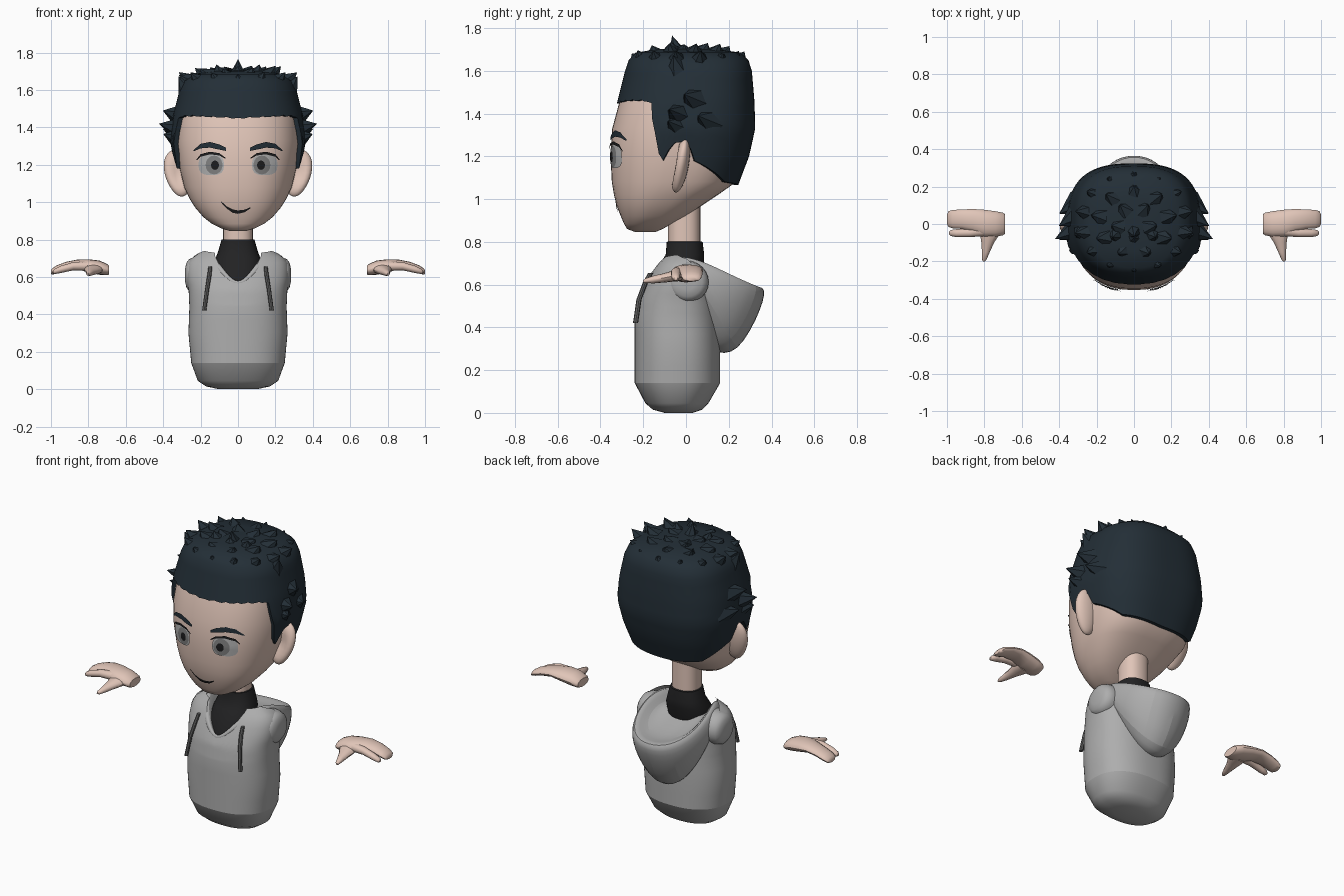
import bpy, bmesh, math, random
from mathutils import Vector

if "Cube" in bpy.data.objects:
    bpy.data.objects.remove(bpy.data.objects["Cube"])

random.seed(4)
P = 0.85  # squareness of the horizontal cross-sections


def material(name, r, g, b):
    m = bpy.data.materials.new(name)
    m.diffuse_color = (r, g, b, 1)
    m.use_nodes = True
    m.node_tree.nodes["Principled BSDF"].inputs["Base Color"].default_value = m.diffuse_color
    return m


SKIN = material("skin", .75, .56, .48)
HAIR = material("dark_blue_hair", .017, .028, .038)
GREY = material("grey_fleece", .42, .42, .42)
BLACK = material("black_shirt", .016, .016, .017)
CORD = material("dark_grey_cord", .12, .12, .12)
WHITE = material("eye_pale_grey", .45, .45, .45)
IRIS = material("iris_grey", .22, .22, .22)
INK = material("dark_line", .012, .012, .013)


def make(name, verts, faces, mat, mirror=False, subdiv=0):
    me = bpy.data.meshes.new(name)
    me.from_pydata([tuple(v) for v in verts], [], faces)
    me.materials.append(mat)
    ob = bpy.data.objects.new(name, me)
    bpy.context.collection.objects.link(ob)
    if mirror:
        mod = ob.modifiers.new("mirror", 'MIRROR')
        mod.use_mirror_merge = False
    if subdiv:
        mod = ob.modifiers.new("smooth", 'SUBSURF')
        mod.levels = mod.render_levels = subdiv
    return ob


def grid(name, rows, mat, cap0=False, cap1=False, **kw):
    """Skin a list of closed rings."""
    n = len(rows[0])
    verts = [p for row in rows for p in row]
    faces = [(r * n + i, r * n + (i + 1) % n, (r + 1) * n + (i + 1) % n, (r + 1) * n + i)
             for r in range(len(rows) - 1) for i in range(n)]
    if cap0:
        faces.append(tuple(reversed(range(n))))
    if cap1:
        faces.append(tuple(range(len(verts) - n, len(verts))))
    return make(name, verts, faces, mat, **kw)


def lerp_table(table, k):
    """Linear lookup; returns all columns after the key."""
    if k <= table[0][0]:
        return table[0][1:]
    for a, b in zip(table, table[1:]):
        if k <= b[0]:
            f = (k - a[0]) / (b[0] - a[0])
            return tuple(u + (v - u) * f for u, v in zip(a[1:], b[1:]))
    return table[-1][1:]


def spow(v, p=P):
    return math.copysign(abs(v) ** p, v)


def shell(name, prof, levels, n, mat, back=P, **kw):
    """Rings from a (z, front, back, half width) profile; levels(deg) gives (z, scale) pairs."""
    cols = []
    for i in range(n):
        t = 2 * math.pi * i / n
        deg = math.degrees(t)
        p = P if math.cos(t) > 0 else back
        col = []
        for z, s in levels(min(deg, 360 - deg)):
            f, b, w = lerp_table(prof, z)
            col.append((s * w * spow(math.sin(t), p),
                        (f + b) / 2 - s * (b - f) / 2 * spow(math.cos(t), p), z))
        cols.append(col)
    return grid(name, list(zip(*cols)), mat, **kw)


def loft(name, rings, u, v, mat, n=12, **kw):
    """Ellipses (x, y, z, ru, rv) in the plane of u and v."""
    u, v = Vector(u), Vector(v)
    angs = [2 * math.pi * i / n for i in range(n)]
    rows = [[Vector(r[:3]) + u * r[3] * math.cos(a) + v * r[4] * math.sin(a) for a in angs]
            for r in rings]
    return grid(name, rows, mat, cap0=True, cap1=True, **kw)


# Head
HEAD = [(.845, -.235, -.145, .04), (.86, -.275, -.11, .09), (.885, -.29, -.065, .14),
        (.92, -.305, 0, .185), (.97, -.325, .075, .228), (1.02, -.337, .15, .26),
        (1.08, -.347, .235, .288), (1.2, -.353, .283, .317), (1.33, -.345, .31, .33),
        (1.46, -.31, .305, .32), (1.6, -.265, .28, .29), (1.66, -.2, .2, .2)]
shell("head", HEAD, lambda d: [(r[0], 1) for r in HEAD], 48, SKIN, back=.74,
      cap0=True, cap1=True)
shell("neck", [(.68, -.085, .068, .08), (.98, -.085, .068, .08)],
      lambda d: [(.68, 1), (.98, 1)], 24, SKIN, cap0=True, cap1=True)

# Ears: flattened spheres with a hollow front
bm = bmesh.new()
bmesh.ops.create_uvsphere(bm, u_segments=20, v_segments=14, radius=1)
for vert in bm.verts:
    x, y, z = vert.co
    if y < 0:
        y += .9 * max(0, 1 - math.hypot(x, z) / .75)
    x *= .93 + .17 * z
    vert.co = (.313 + .086 * x + .012 * z, -.025 + .038 * y + .022 * z, 1.157 + .127 * z)
ear = make("ears", [], [], SKIN, mirror=True)
bm.to_mesh(ear.data)
bm.free()

# Hair cap with a shaped hairline
CAP = [(1.06, -.34, .242, .298), (1.2, -.347, .295, .338), (1.33, -.355, .324, .364),
       (1.46, -.32, .32, .348), (1.6, -.285, .308, .313), (1.65, -.268, .292, .29),
       (1.685, -.235, .255, .235), (1.702, -.13, .14, .13), (1.706, -.02, .02, .02)]
HAIRLINE = [(0, 1.45), (40, 1.462), (58, 1.46), (64, 1.445), (67, 1.38), (70, 1.33),
            (74, 1.27), (75.5, 1.185), (80, 1.18), (84, 1.26), (92, 1.27), (97, 1.18),
            (110, 1.145), (135, 1.08), (180, 1.065)]


def hair_levels(d):
    low = lerp_table(HAIRLINE, d)[0] + (.004 * math.sin(d * 1.1) if d < 64 else 0)
    return ([(low, .93)] + [(low + (1.6 - low) * k / 12, 1) for k in range(13)]
            + [(r[0], 1) for r in CAP[5:]])


shell("hair_cap", CAP, hair_levels, 96, HAIR, back=.74, cap1=True)

# Hair tufts: broad leaning cones
verts, faces = [], []


def spike(base, tip, r):
    base, tip = Vector(base), Vector(tip)
    axis = (tip - base).normalized()
    u = axis.orthogonal().normalized()
    v = axis.cross(u)
    k = len(verts)
    for i in range(6):
        a = 2 * math.pi * i / 6
        verts.append(base + u * r * math.cos(a) + v * r * math.sin(a))
    verts.append(tip)
    faces.extend((k + i, k + (i + 1) % 6, k + 6) for i in range(6))


for ring, count in ((.35, 5), (.7, 9), (1, 14)):
    for i in range(count):
        a = 2 * math.pi * (i + .5 * (ring == .7)) / count
        dx, dy = math.sin(a), -math.cos(a)
        b = Vector((.255 * ring * dx, .01 + .235 * ring * dy, 1.682 - .042 * ring ** 4))
        lean = .02 + .05 * ring
        tip = b + Vector((lean * dx, lean * dy * .4 + .02 * (1 - ring),
                          random.uniform(.042, .062) - .004 * ring))
        spike(b, tip, .055)
spike((0, -.04, 1.68), (0, -.065, 1.765), .045)
for s in (-1, 1):
    for x, y, z in ((.402, -.01, 1.49), (.422, -.08, 1.42), (.40, .055, 1.39),
                    (.40, -.085, 1.365)):
        spike((s * .30, y + .055, z - .03), (s * x, y, z), .075)
    spike((s * .27, -.04, 1.60), (s * .318, -.06, 1.672), .06)
    spike((s * .10, -.06, 1.68), (s * .115, -.07, 1.737), .05)
make("hair_tufts", verts, faces, HAIR)


# Face details, laid just over the face
def on_face(x, z, off):
    f, b, w = lerp_table(HEAD, z)
    s = min(1, abs(x) / w) ** (1 / P)
    return (x, (f + b) / 2 - (b - f) / 2 * (1 - s * s) ** (P / 2) - off, z)


def disc(name, cx, cz, rx, rz, off, mat, p=1):
    n, verts, faces = 24, [on_face(cx, cz, off)], []
    for k in range(1, 5):
        for i in range(n):
            a = 2 * math.pi * i / n
            verts.append(on_face(cx + rx * k / 4 * spow(math.cos(a), p),
                                 cz + rz * k / 4 * spow(math.sin(a), p), off))
    for i in range(n):
        j = (i + 1) % n
        faces.append((0, 1 + i, 1 + j))
        for k in range(3):
            o = 1 + k * n
            faces.append((o + i, o + n + i, o + n + j, o + j))
    make(name, verts, faces, mat, mirror=True)


def stroke(name, pts, off, mat, mirror):
    """Ribbon through (x, z, width) points, resampled."""
    verts, m = [], 20
    table = [(i,) + p for i, p in enumerate(pts)]
    for i in range(m + 1):
        x, z, w = lerp_table(table, i * (len(pts) - 1) / m)
        verts += [on_face(x, z - w / 2, off), on_face(x, z + w / 2, off)]
    faces = [(2 * i, 2 * i + 2, 2 * i + 3, 2 * i + 1) for i in range(m)]
    make(name, verts, faces, mat, mirror=mirror)


disc("eye_whites", .143, 1.200, .068, .055, .007, WHITE, .7)
disc("irises", .128, 1.199, .045, .050, .009, IRIS)
disc("pupils", .123, 1.198, .021, .025, .012, INK)
stroke("eyelashes", [(.068, 1.236, .006), (.10, 1.256, .012), (.15, 1.263, .014),
                     (.20, 1.250, .013), (.222, 1.226, .006)], .013, INK, True)
stroke("eyebrows", [(.063, 1.282, .016), (.10, 1.295, .028), (.15, 1.307, .030),
                    (.20, 1.300, .024), (.238, 1.275, .006)], .008, HAIR, True)
stroke("mouth", [(-.092, 1.003, .006), (-.06, .972, .012), (-.03, .953, .018), (0, .947, .018),
                 (.035, .953, .014), (.066, .970, .006)], .005, INK, False)

# Shirt under the hoodie
SHIRT = [(.55, -.185, .05, .12), (.63, -.165, .06, .13), (.70, -.12, .085, .12),
         (.74, -.095, .085, .105), (.80, -.09, .078, .088), (.803, -.075, .06, .07)]
shell("shirt", SHIRT, lambda d: [(r[0], 1) for r in SHIRT], 32, BLACK, cap0=True, cap1=True)

# Hoodie body with a neck opening that dips at the front and back
BODY = [(0, -.10, .03, .10), (.015, -.155, .075, .17), (.045, -.19, .105, .215),
        (.14, -.24, .16, .25), (.3, -.24, .16, .265), (.44, -.24, .155, .260),
        (.53, -.225, .15, .264), (.6, -.195, .14, .275), (.67, -.16, .13, .270),
        (.71, -.13, .11, .242), (.75, -.09, .09, .17)]
NECKLINE = [(0, .565), (10, .60), (22, .69), (32, .73), (70, .74), (95, .72),
            (120, .66), (150, .58), (180, .56)]


def body_levels(d):
    top = lerp_table(NECKLINE, d)[0]
    return ([(z, 1) for z in (.14, .22, .3, .37, .44)]
            + [(.44 + (top - .44) * k / 10, 1) for k in range(1, 11)])


shell("hoodie_body", BODY, body_levels, 64, GREY)
shell("hoodie_hem", BODY, lambda d: [(r[0], 1) for r in BODY[:4]], 64, GREY, cap0=True)

# Hood: half outlines from back to front
HOOD = {
    "inner": [(0, .08, .63), (.05, .075, .63), (.09, .05, .645), (.105, .02, .66),
              (.10, -.02, .665), (.07, -.08, .63), (.03, -.13, .57), (0, -.15, .53)],
    "rim": [(0, .385, .605), (.115, .355, .615), (.195, .24, .665), (.205, .10, .73),
            (.17, -.02, .762), (.115, -.12, .72), (.06, -.18, .635), (0, -.205, .57)],
    "outer": [(0, .378, .50), (.145, .335, .51), (.225, .20, .57), (.235, .08, .655),
              (.20, -.03, .725), (.14, -.148, .685), (.075, -.20, .61), (0, -.222, .55)],
    "low": [(0, .25, .245), (.115, .215, .29), (.205, .145, .44), (.238, .05, .60),
            (.21, -.03, .69), (.15, -.13, .66), (.08, -.185, .58), (0, -.21, .52)]}
h = {k: [Vector(p) for p in pts] for k, pts in HOOD.items()}
mid = [(a + b) / 2 + Vector((0, .05 * (1 - i / 7), -.05))
       for i, (a, b) in enumerate(zip(h["inner"], h["rim"]))]
tuck = [Vector((p.x * .8, -.02 + (p.y + .02) * .55, p.z + .03)) for p in h["low"]]
halves = [h["inner"], mid, h["rim"], h["outer"], h["low"], tuck]
rows = [half + [Vector((-p.x, p.y, p.z)) for p in reversed(half[1:-1])] for half in halves]
grid("hood", rows, GREY, subdiv=2)

# Rounded shoulder stubs, mostly sunk in the body
loft("sleeve_stubs", [(.18, .005, .615, .10, .10), (.235, .008, .612, .098, .095),
                      (.262, .008, .61, .088, .085), (.276, .008, .61, .068, .066),
                      (.283, .008, .61, .035, .035)],
     (0, 1, 0), (0, 0, 1), GREY, n=24, mirror=True)

# Drawstrings
loft("drawstrings", [(.148, -.165, .655, .012, .010), (.153, -.19, .61, .012, .011),
                     (.166, -.22, .53, .012, .011), (.181, -.236, .42, .012, .011)],
     (0, 1, 0), (1, 0, 0), CORD, n=8, mirror=True)

# Floating hands: mitten, separate finger and thumb
Y, Z = (0, 1, 0), (0, 0, 1)
loft("palms", [(.69, .0, .637, .052, .024), (.70, .0, .64, .060, .030),
               (.74, .0, .650, .068, .038), (.80, .004, .660, .072, .035),
               (.86, .020, .667, .060, .026), (.92, .026, .657, .052, .024),
               (.97, .026, .640, .049, .022), (.992, .026, .630, .042, .017),
               (1.0, .026, .626, .025, .010)], Y, Z, SKIN, n=16, mirror=True)
loft("index_fingers", [(.80, -.035, .658, .030, .026), (.88, -.047, .658, .023, .022),
                       (.95, -.049, .640, .021, .019), (.98, -.048, .630, .016, .014),
                       (.988, -.048, .627, .008, .007)], Y, Z, SKIN, mirror=True)
loft("thumbs", [(.765, -.02, .645, .055, .028), (.772, -.06, .640, .050, .026),
                (.782, -.10, .632, .034, .022), (.792, -.15, .624, .021, .018),
                (.800, -.19, .618, .012, .011), (.803, -.20, .616, .005, .005)],
     (1, 0, 0), Z, SKIN, mirror=True)

# Smooth shading with crisp edges
for ob in bpy.context.scene.objects:
    ob.select_set(True)
    bpy.context.view_layer.objects.active = ob
bpy.ops.object.shade_smooth_by_angle(angle=math.radians(40))
